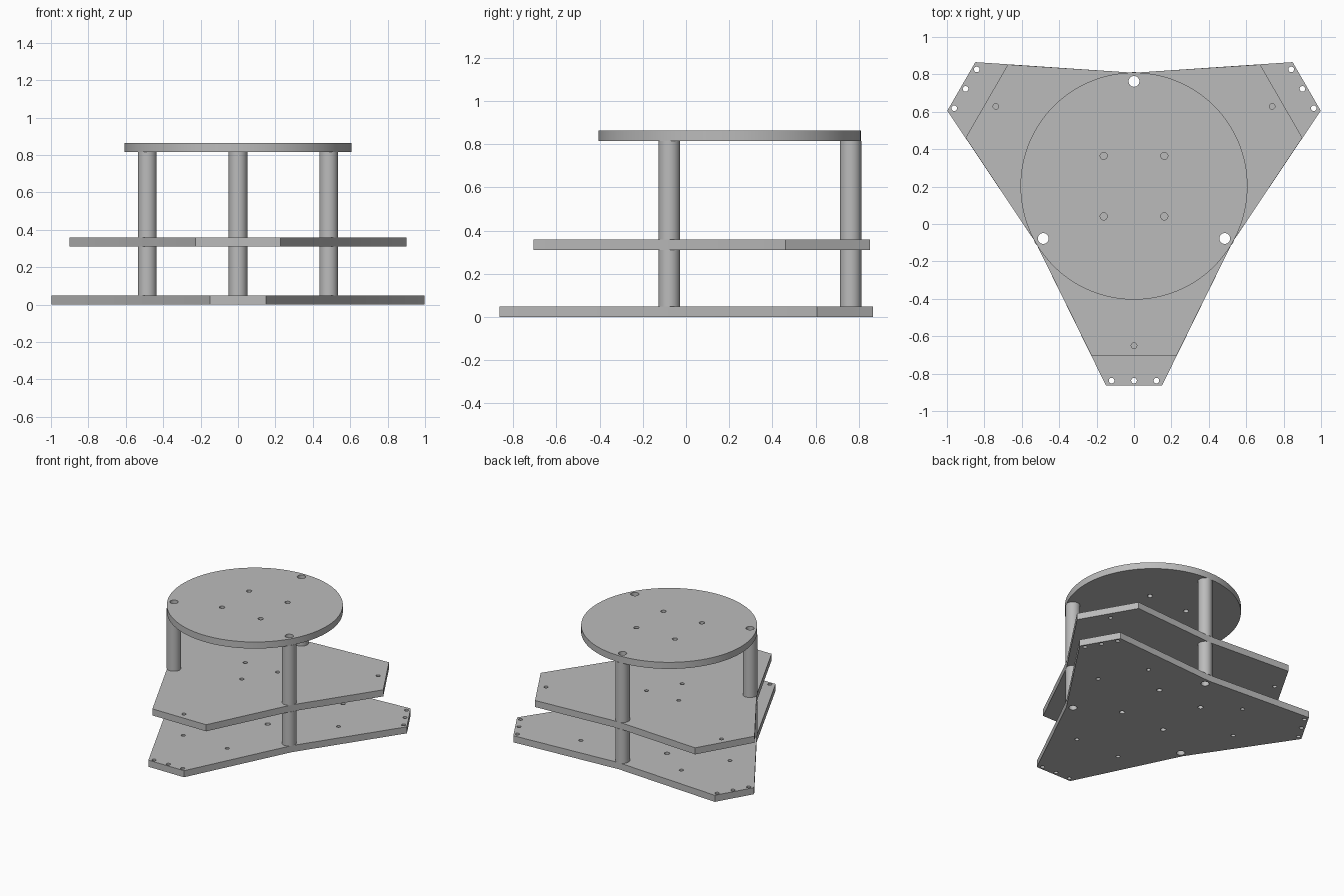
import bpy, bmesh, math
from mathutils import Vector, Matrix

if "Cube" in bpy.data.objects:
    bpy.data.objects.remove(bpy.data.objects["Cube"])

CY = 0.2025          # y of the three-fold axis
SMALL = 0.015        # small bolt hole radius
grey = bpy.data.materials.new("plain_grey")
grey.diffuse_color = (0.5, 0.5, 0.5, 1)
grey.use_nodes = True
grey.node_tree.nodes["Principled BSDF"].inputs["Base Color"].default_value = grey.diffuse_color


def spin(points):
    """Repeat points three times around the axis."""
    out = []
    for k in range(3):
        m = Matrix.Rotation(math.radians(120 * k), 2)
        out += [tuple(m @ Vector(p)) for p in points]
    return out


def circle(x, y, r, n):
    return [(x + r * math.cos(2 * math.pi * i / n),
             y + r * math.sin(2 * math.pi * i / n)) for i in range(n)]


def solid(name, outline, holes, z0, z1):
    """Extrude an outline with round holes (x, y, radius) from z0 to z1."""
    bm = bmesh.new()
    edges = []
    for loop in [outline] + [circle(x, y, r, 32) for x, y, r in holes]:
        vs = [bm.verts.new((x, y + CY, z0)) for x, y in loop]
        edges += [bm.edges.new((vs[i - 1], vs[i])) for i in range(len(vs))]
    bmesh.ops.triangle_fill(bm, edges=edges, use_beauty=True, normal=(0, 0, 1))
    ext = bmesh.ops.extrude_face_region(bm, geom=bm.faces[:])
    top = [g for g in ext["geom"] if isinstance(g, bmesh.types.BMVert)]
    bmesh.ops.translate(bm, verts=top, vec=(0, 0, z1 - z0))
    bmesh.ops.recalc_face_normals(bm, faces=bm.faces[:])
    me = bpy.data.meshes.new(name)
    bm.to_mesh(me)
    bm.free()
    me.materials.append(grey)
    ob = bpy.data.objects.new(name, me)
    bpy.context.collection.objects.link(ob)
    bpy.ops.object.select_all(action='DESELECT')
    ob.select_set(True)
    bpy.context.view_layer.objects.active = ob
    bpy.ops.object.shade_smooth_by_angle(angle=math.radians(30))
    return ob


def drill(points, r):
    return [(x, y, r) for x, y in points]


posts = spin([(0, 0.56)])
post_holes = drill(posts, 0.029)
waist = (0.525, -0.303)

# Bottom plate: three arms with bolt holes at each tip
tips = spin([(-0.12, -1.04), (0, -1.04), (0.12, -1.04)])
pairs = spin([(-0.185, -0.595), (0.185, -0.595)])
mount = [(x, y) for x in (-0.185, 0.185) for y in (-0.11, 0.29)]
solid("bottom_plate", spin([(-0.15, -1.066), (0.15, -1.066), waist]),
      post_holes + drill(tips + pairs, SMALL) + drill(mount, 0.019), 0, 0.05)

# Middle plate: same arms, cut shorter
solid("middle_plate", spin([(-0.226, -0.909), (0.226, -0.909), waist]),
      post_holes + drill(spin([(0, -0.853), (0, -0.157)]), SMALL), 0.31, 0.36)

# Round top plate
square = [(x, y) for x in (-0.162, 0.162) for y in (-0.162, 0.162)]
solid("top_plate", circle(0, 0, 0.607, 128),
      post_holes + drill(square, 0.019), 0.815, 0.865)

# Hollow spacer posts between the plates
for i, (x, y) in enumerate(posts):
    for label, z0, z1 in (("lower", 0.05, 0.31), ("upper", 0.36, 0.815)):
        solid(f"{label}_post_{i + 1}", circle(x, y, 0.05, 48),
              [(x, y, 0.029)], z0, z1)
